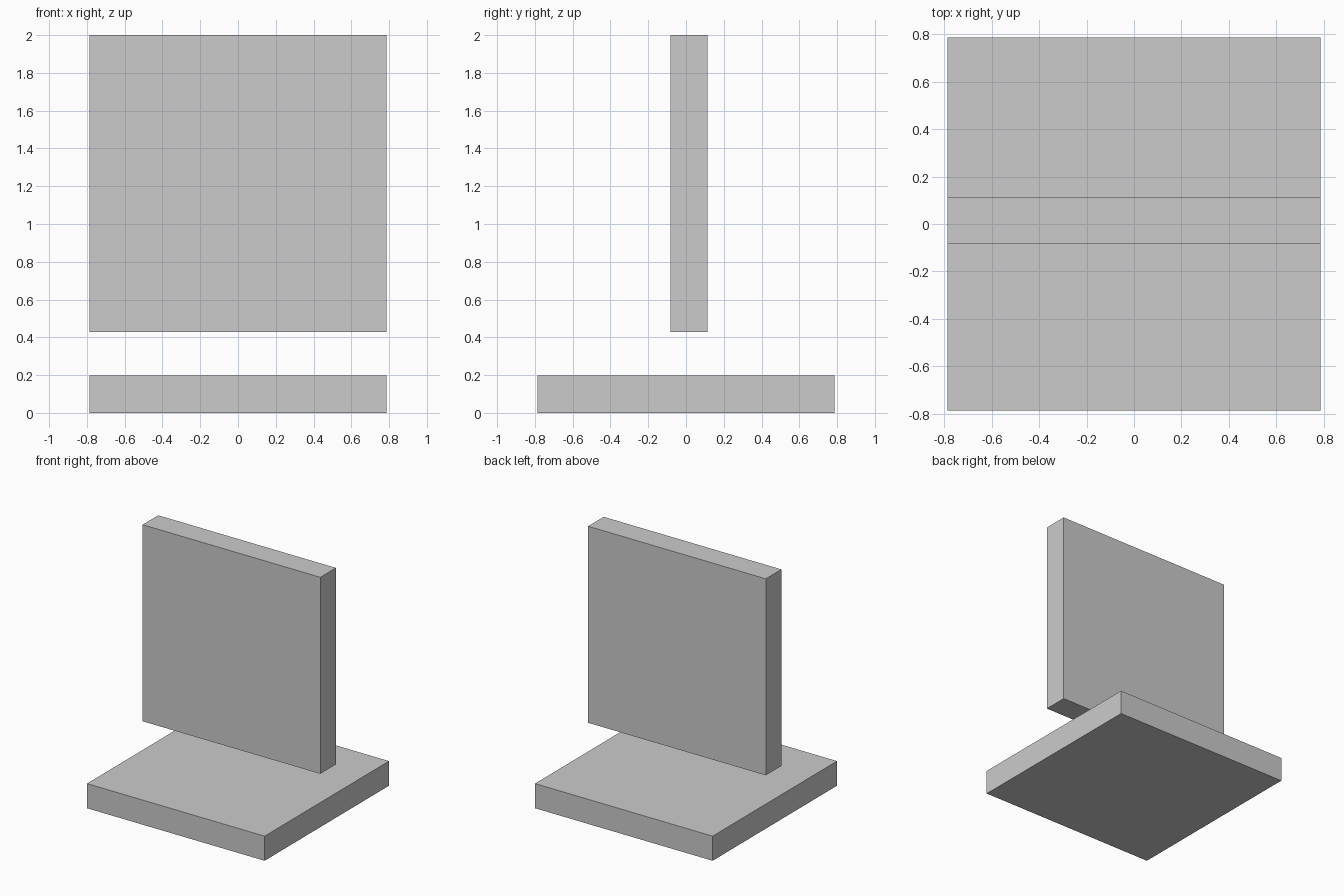
import bpy

if "Cube" in bpy.data.objects:
    bpy.data.objects.remove(bpy.data.objects["Cube"])

SIDE = 1.573       # edge length of both square panels
THICK = 0.197      # panel thickness


def slab(name, size, centre):
    bpy.ops.mesh.primitive_cube_add(size=1, location=centre)
    obj = bpy.context.object
    obj.name = name
    obj.scale = size
    bpy.ops.object.transform_apply(location=False, rotation=False, scale=True)
    return obj


# Flat square base on the ground
slab("base_panel", (SIDE, SIDE, THICK), (0, 0, THICK / 2))

# Upright square panel floating above the base
slab("upright_panel", (SIDE, THICK, SIDE), (0, 0.016, 2 - SIDE / 2))
